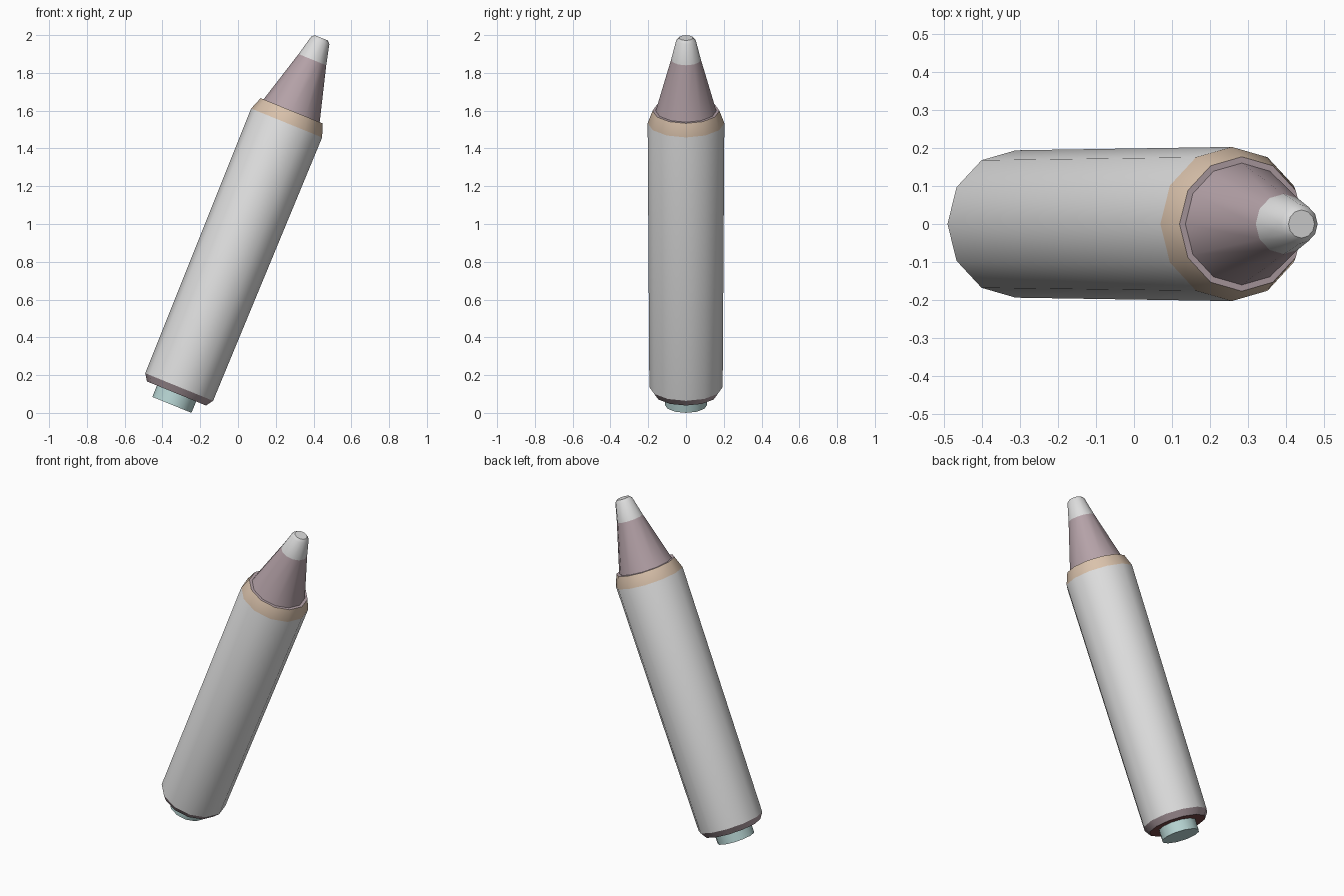
import bpy
import bmesh
import math
from mathutils import Matrix

if "Cube" in bpy.data.objects:
    bpy.data.objects.remove(bpy.data.objects["Cube"])

SIDES = 12
TILT = math.radians(22.15)
# Pen axis: starts at the lower rim of the barrel and leans toward +x
AXIS = Matrix.Translation((-0.3115, 0, 0.137)) @ Matrix.Rotation(TILT, 4, 'Y')


def material(name, r, g, b):
    m = bpy.data.materials.new(name)
    m.diffuse_color = (r, g, b, 1)
    m.use_nodes = True
    m.node_tree.nodes["Principled BSDF"].inputs["Base Color"].default_value = m.diffuse_color
    return m


WHITE = material("off_white", 0.72, 0.72, 0.72)
TAN = material("tan", 0.70, 0.54, 0.41)
MAUVE = material("mauve", 0.46, 0.36, 0.39)
MAROON = material("dark_maroon", 0.17, 0.06, 0.06)
MINT = material("pale_mint", 0.48, 0.67, 0.66)


def lathe(name, profile, bands, caps):
    """Spin (height, radius) points; one material per band, plus two end caps."""
    mats = list(dict.fromkeys(bands + caps))
    bm = bmesh.new()
    rings = []
    for h, r in profile:
        rings.append([bm.verts.new((r * math.cos(a), r * math.sin(a), h))
                      for a in (2 * math.pi * i / SIDES for i in range(SIDES))])
    for k, mat in enumerate(bands):
        lo, hi = rings[k], rings[k + 1]
        for i in range(SIDES):
            j = (i + 1) % SIDES
            f = bm.faces.new((lo[i], lo[j], hi[j], hi[i]))
            f.material_index = mats.index(mat)
    bm.faces.new(rings[0][::-1]).material_index = mats.index(caps[0])
    bm.faces.new(rings[-1]).material_index = mats.index(caps[1])
    bm.transform(AXIS)
    mesh = bpy.data.meshes.new(name)
    bm.to_mesh(mesh)
    bm.free()
    for m in mats:
        mesh.materials.append(m)
    ob = bpy.data.objects.new(name, mesh)
    bpy.context.collection.objects.link(ob)
    bpy.ops.object.select_all(action='DESELECT')
    ob.select_set(True)
    bpy.context.view_layer.objects.active = ob
    bpy.ops.object.shade_smooth_by_angle(angle=math.radians(32))
    return ob


# Barrel: lower chamfer, long body, tan collar
lathe("barrel",
      [(-0.037, 0.169), (0, 0.194), (1.509, 0.203), (1.579, 0.177)],
      [MAUVE, WHITE, TAN], [MAROON, MAUVE])

# Tapered nose with a pale tip
lathe("nose_cone",
      [(1.577, 0.161), (1.871, 0.079), (1.981, 0.052), (1.996, 0.037)],
      [MAUVE, WHITE, WHITE], [MAUVE, WHITE])

# Push button at the lower end
lathe("end_button", [(-0.102, 0.112), (-0.035, 0.112)], [MINT], [MINT, MINT])
